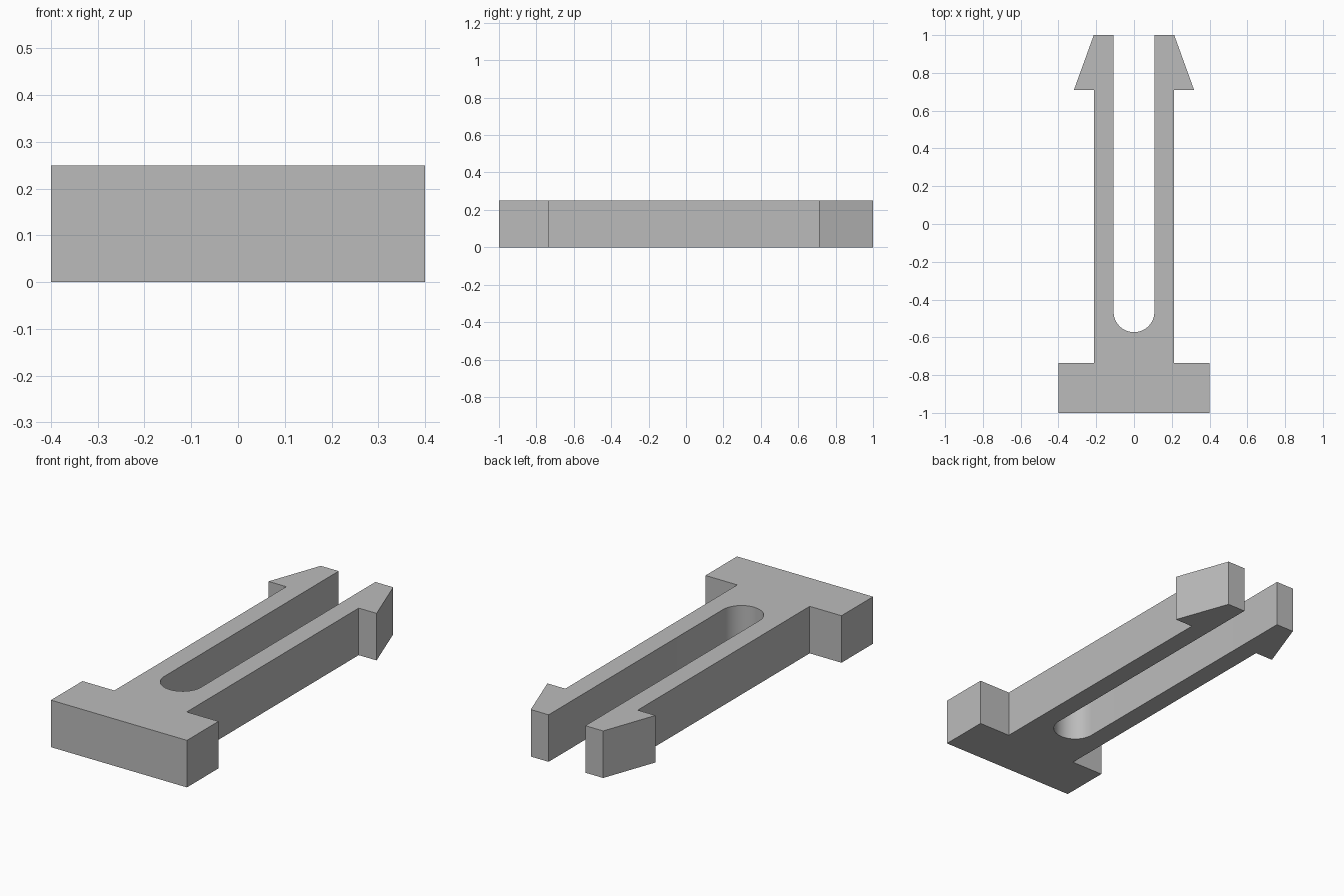
import bpy, bmesh, math

cube = bpy.data.objects.get("Cube")
if cube:
    bpy.data.objects.remove(cube, do_unlink=True)

HEIGHT = 0.25
SLOT_R = 0.108       # half width of the slot
SLOT_Y = -0.465      # centre of the rounded slot end
ARC_STEPS = 24

grey = bpy.data.materials.new("plain grey")
grey.use_nodes = True
colour = (0.5, 0.5, 0.5, 1)
grey.diffuse_color = colour
grey.node_tree.nodes["Principled BSDF"].inputs["Base Color"].default_value = colour

# Left half outline: base block, shank, barb, prong tip
half = [(0.4, -1), (0.4, -0.735), (0.213, -0.735), (0.213, 0.71),
        (0.318, 0.71), (0.213, 1), (SLOT_R, 1)]

# Rounded end of the slot, from left prong to right prong
arc = []
for i in range(ARC_STEPS + 1):
    a = math.pi * i / ARC_STEPS
    arc.append((SLOT_R * math.cos(a), SLOT_Y - SLOT_R * math.sin(a)))

outline = half + arc + [(-x, y) for x, y in reversed(half)]

# Extrude the outline into the clip
bm = bmesh.new()
face = bm.faces.new([bm.verts.new((x, y, 0)) for x, y in outline])
top = bmesh.ops.extrude_face_region(bm, geom=[face], use_keep_orig=True)
bmesh.ops.translate(bm, vec=(0, 0, HEIGHT),
                    verts=[v for v in top["geom"] if isinstance(v, bmesh.types.BMVert)])
bmesh.ops.recalc_face_normals(bm, faces=bm.faces)
mesh = bpy.data.meshes.new("barbed_clip")
bm.to_mesh(mesh)
bm.free()
mesh.materials.append(grey)

clip = bpy.data.objects.new("barbed_clip", mesh)
bpy.context.collection.objects.link(clip)
bpy.context.view_layer.objects.active = clip
clip.select_set(True)
bpy.ops.object.shade_smooth_by_angle(angle=math.radians(30))
